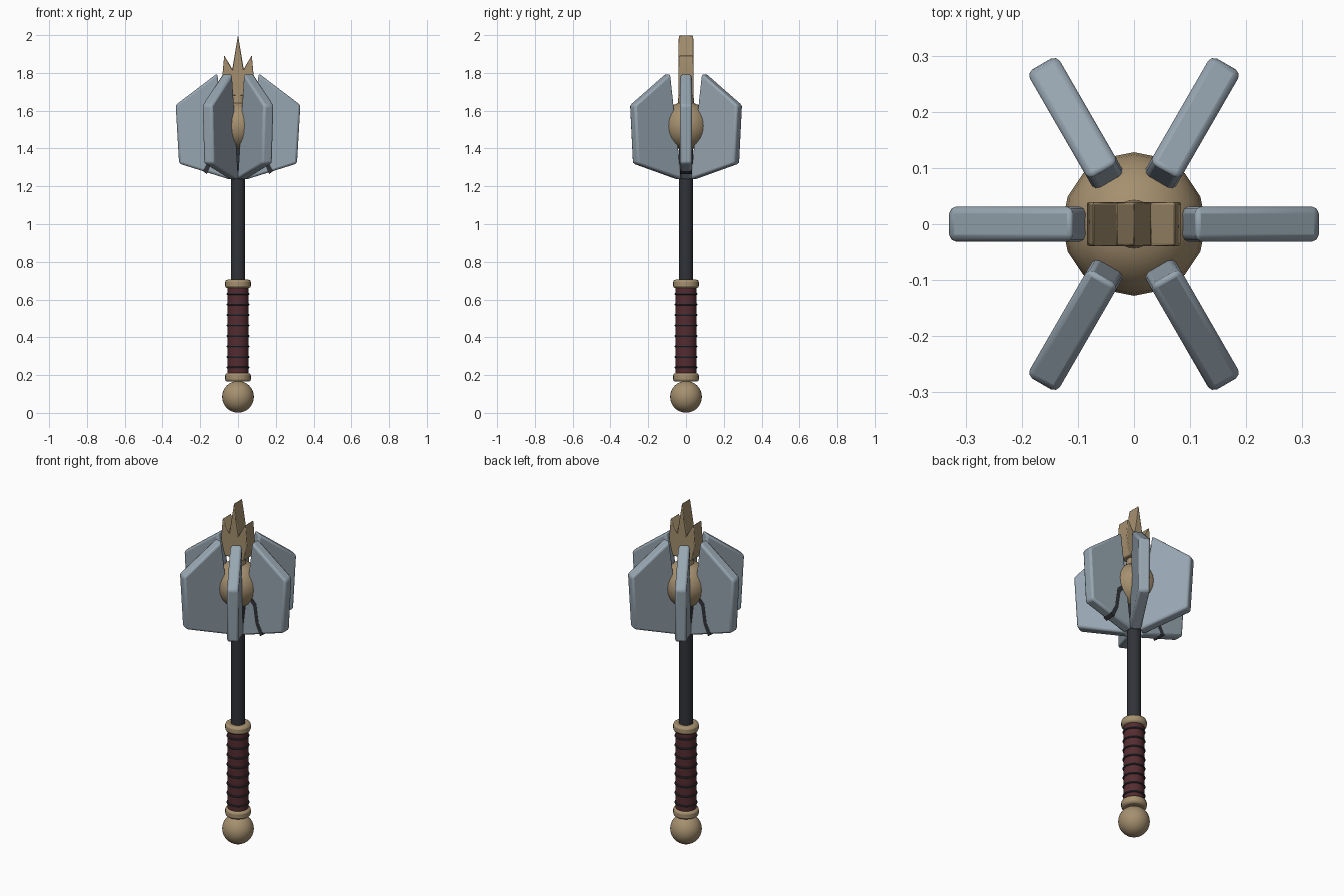
import bpy, bmesh, math
from mathutils import Matrix

if "Cube" in bpy.data.objects:
    bpy.data.objects.remove(bpy.data.objects["Cube"])


def material(name, rgb):
    m = bpy.data.materials.new(name)
    m.diffuse_color = (*rgb, 1)
    m.use_nodes = True
    m.node_tree.nodes["Principled BSDF"].inputs["Base Color"].default_value = m.diffuse_color
    return m


brass = material("brass", (0.38, 0.28, 0.16))
steel = material("steel", (0.31, 0.38, 0.44))
leather = material("leather", (0.09, 0.025, 0.03))
iron = material("dark_iron", (0.03, 0.033, 0.04))


def finish(name, mat, bevel=0, segments=2):
    ob = bpy.context.object
    ob.name = name
    ob.data.materials.append(mat)
    if bevel:
        mod = ob.modifiers.new("bevel", 'BEVEL')
        mod.width, mod.segments, mod.limit_method = bevel, segments, 'ANGLE'
    bpy.ops.object.shade_smooth_by_angle(angle=math.radians(35))
    return ob


def cylinder(name, r, z0, z1, mat, bevel=0, r2=None):
    bpy.ops.mesh.primitive_cone_add(vertices=24, radius1=r, radius2=r if r2 is None else r2,
                                    depth=z1 - z0, location=(0, 0, (z0 + z1) / 2))
    return finish(name, mat, bevel)


def ball(name, r, z, mat, seg, rings):
    bpy.ops.mesh.primitive_uv_sphere_add(segments=seg, ring_count=rings, radius=r, location=(0, 0, z))
    return finish(name, mat)


def plate(name, profile, half, mat, bevel=0, angle=0):
    """Extrude an x-z outline through y, then turn it about z."""
    bm = bmesh.new()
    face = bm.faces.new([bm.verts.new((x, -half, z)) for x, z in profile])
    new = bmesh.ops.extrude_face_region(bm, geom=[face])["geom"]
    bmesh.ops.translate(bm, vec=(0, 2 * half, 0),
                        verts=[v for v in new if isinstance(v, bmesh.types.BMVert)])
    bmesh.ops.recalc_face_normals(bm, faces=bm.faces)
    bmesh.ops.transform(bm, matrix=Matrix.Rotation(angle, 4, 'Z'), verts=bm.verts)
    me = bpy.data.meshes.new(name)
    bm.to_mesh(me)
    bm.free()
    ob = bpy.data.objects.new(name, me)
    bpy.context.collection.objects.link(ob)
    bpy.ops.object.select_all(action='DESELECT')
    ob.select_set(True)
    bpy.context.view_layer.objects.active = ob
    return finish(name, mat, bevel)


# Handle: pommel, collars, grip and shaft
ball("pommel", 0.084, 0.085, brass, 32, 16)
cylinder("lower_collar", 0.068, 0.165, 0.21, brass, 0.012)
cylinder("grip", 0.055, 0.2, 0.67, leather)
cylinder("upper_collar", 0.068, 0.66, 0.705, brass, 0.012)
cylinder("shaft", 0.038, 0.69, 1.5, iron)

# Cord rings around the grip
for i in range(8):
    bpy.ops.mesh.primitive_torus_add(major_radius=0.055, minor_radius=0.006, major_segments=24,
                                     minor_segments=8, location=(0, 0, 0.24 + i * 0.0557))
    finish(f"grip_ring_{i + 1}", iron)

# Head: core ball and six radial flanges
ball("head_core", 0.128, 1.52, brass, 16, 12)
flange = [(0.04, 1.235), (0.312, 1.32), (0.33, 1.63), (0.11, 1.797)]
for i in range(6):
    plate(f"flange_{i + 1}", flange, 0.031, steel, 0.012, i * math.pi / 3)

# Dark braces set into the two side flanges
brace = [(0.085, 1.50), (0.14, 1.45), (0.155, 1.34), (0.185, 1.28), (0.165, 1.265),
         (0.135, 1.33), (0.12, 1.43), (0.085, 1.47)]
for i in range(2):
    plate(f"brace_{i + 1}", brace, 0.0315, iron, 0, i * math.pi)

# Neck and three-pointed crown
cylinder("crown_neck", 0.045, 1.6, 1.72, brass, 0, 0.038)
half_crown = [(0.062, 1.68), (0.084, 1.77), (0.073, 1.893), (0.03, 1.82)]
crown = half_crown + [(0, 2.0)] + [(-x, z) for x, z in reversed(half_crown)]
plate("crown", crown, 0.039, brass, 0.004)
